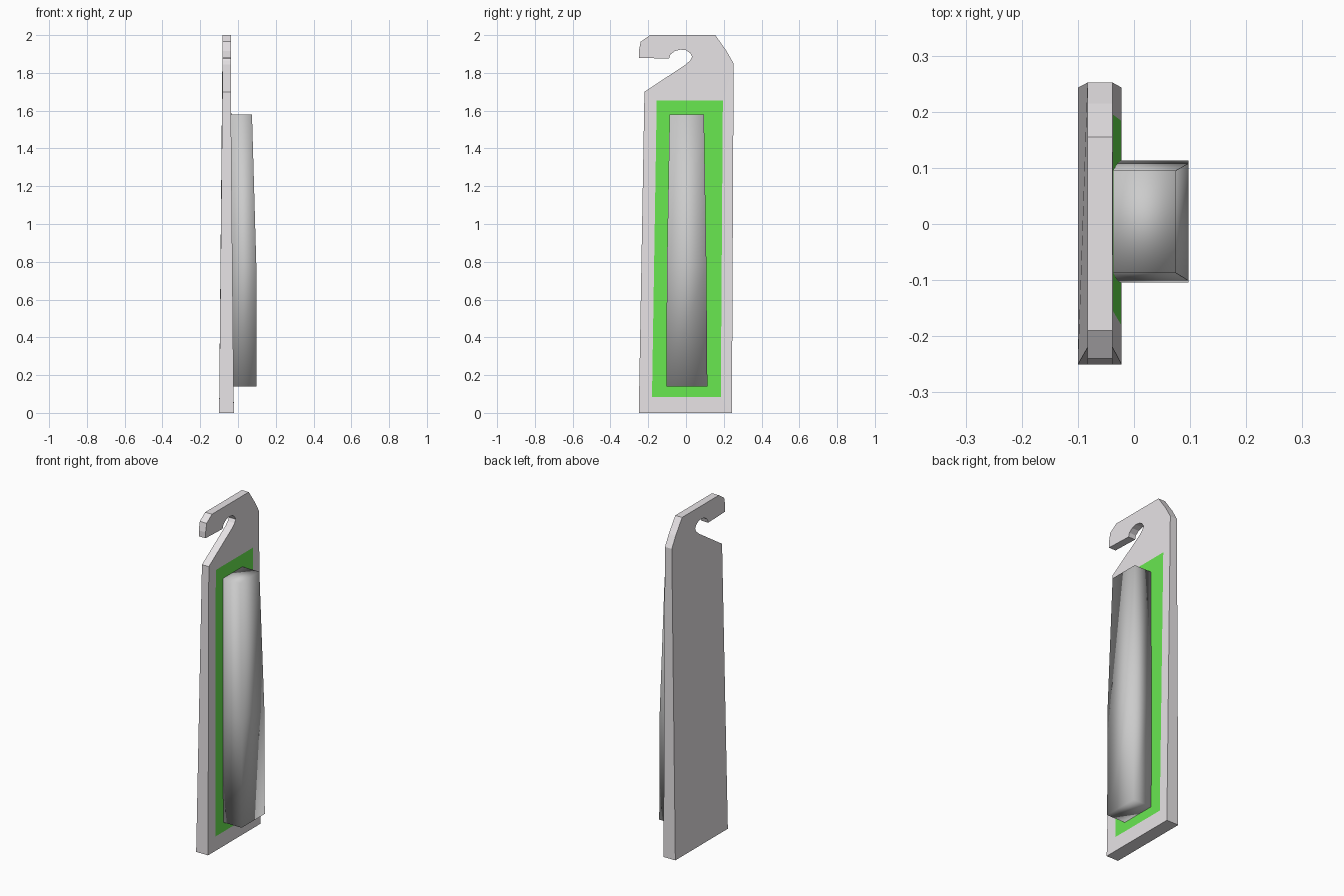
import bpy, bmesh

if "Cube" in bpy.data.objects:
    bpy.data.objects.remove(bpy.data.objects["Cube"])


def front_x(z):
    # plate front surface, thinning towards the hook
    return -0.022 - 0.016 * min(z / 1.7, 1)


def back_x(z):
    return -0.10 + 0.017 * min(z / 1.7, 1)


def material(name, rgb):
    m = bpy.data.materials.new(name)
    m.diffuse_color = (*rgb, 1)
    m.use_nodes = True
    m.node_tree.nodes["Principled BSDF"].inputs["Base Color"].default_value = m.diffuse_color
    return m


def finish(bm, name, mat=None, smooth=False, fix=True):
    bmesh.ops.remove_doubles(bm, verts=bm.verts, dist=1e-5)
    if fix:
        bmesh.ops.recalc_face_normals(bm, faces=bm.faces)
    for f in bm.faces:
        f.smooth = smooth
    me = bpy.data.meshes.new(name)
    bm.to_mesh(me)
    bm.free()
    if mat:
        me.materials.append(mat)
    ob = bpy.data.objects.new(name, me)
    bpy.context.collection.objects.link(ob)
    return ob


def face(bm, pts):
    return bm.faces.new([bm.verts.new(p) for p in pts])


# Outlines as (y, z)
lower = [(-0.25, 0), (0.243, 0), (0.252, 1.85), (-0.22, 1.70)]
hook = [(0.215, 1.915), (0.155, 2.0), (-0.19, 2.0), (-0.24, 1.965), (-0.25, 1.915),
        (-0.25, 1.88), (-0.09, 1.875), (-0.083, 1.897), (-0.06, 1.915), (-0.03, 1.923),
        (0.0, 1.92), (0.022, 1.905), (0.033, 1.885), (0.022, 1.866), (0.0, 1.845)]
upper = [lower[3], lower[2]] + hook
outline = lower[:3] + hook + [lower[3]]
panel = [(-0.18, 0.085), (0.184, 0.085), (0.195, 1.655), (-0.155, 1.655)]


def on(fx, pts):
    return [(fx(z), y, z) for y, z in pts]


# Backing plate with hook, front left open for the coloured panel
bm = bmesh.new()
face(bm, on(back_x, lower))
face(bm, on(back_x, upper))
face(bm, on(front_x, upper))
for i in range(4):
    j = (i + 1) % 4
    face(bm, on(front_x, [lower[i], lower[j], panel[j], panel[i]]))
for a, b in zip(outline, outline[1:] + outline[:1]):
    face(bm, on(front_x, [a, b]) + on(back_x, [b, a]))
finish(bm, "hook_plate", material("pale_grey", (0.80, 0.77, 0.79)))

# Green panel
bm = bmesh.new()
face(bm, on(front_x, panel))
finish(bm, "panel", material("green", (0.14, 0.80, 0.08)), fix=False)

# Smooth-shaded tapering grip: sections (z, front x, y min, y max)
bm = bmesh.new()
rings = []
for z, x, y0, y1 in [(0.14, 0.097, -0.104, 0.113), (0.78, 0.097, -0.101, 0.108),
                     (1.58, 0.074, -0.087, 0.095)]:
    b = front_x(z)
    rings.append([bm.verts.new(p) for p in [(b, y0, z), (x, y0, z), (x, y1, z), (b, y1, z)]])
for r, s in zip(rings, rings[1:]):
    for i in range(4):
        j = (i + 1) % 4
        bm.faces.new([r[i], r[j], s[j], s[i]])
bm.faces.new(rings[0][::-1])
bm.faces.new(rings[-1])
finish(bm, "grip", smooth=True)
